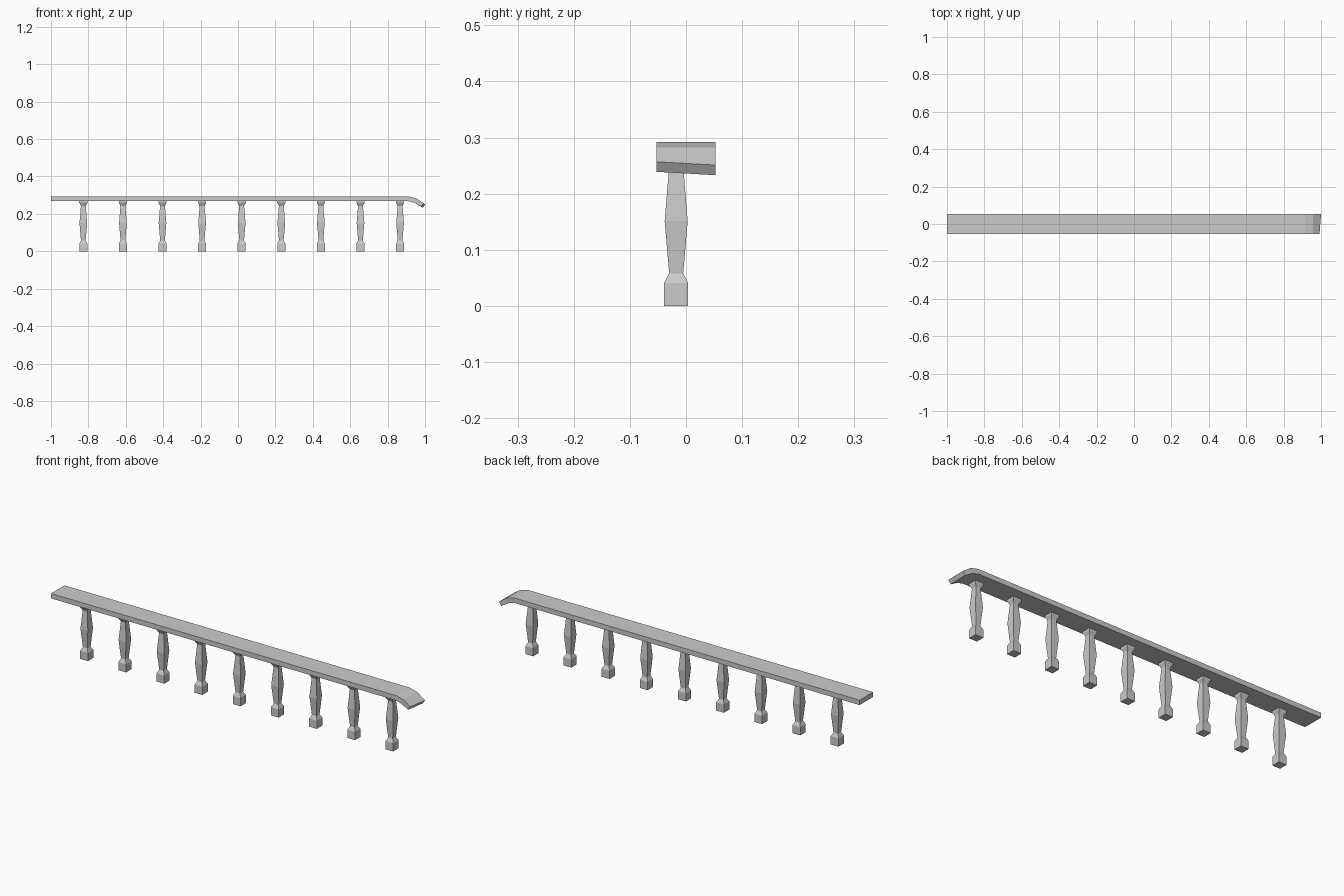
import bpy

if "Cube" in bpy.data.objects:
    bpy.data.objects.remove(bpy.data.objects["Cube"])


def make_object(name, verts, faces):
    mesh = bpy.data.meshes.new(name)
    mesh.from_pydata(verts, [], faces)
    mesh.update()
    obj = bpy.data.objects.new(name, mesh)
    bpy.context.collection.objects.link(obj)
    return obj


def loft(name, rings):
    """Skin a stack of four-cornered rings and cap both ends."""
    verts = [v for ring in rings for v in ring]
    faces = [(3, 2, 1, 0)]
    for r in range(len(rings) - 1):
        a = r * 4
        for i in range(4):
            j = (i + 1) % 4
            faces.append((a + i, a + j, a + 4 + j, a + 4 + i))
    n = len(verts)
    faces.append((n - 4, n - 3, n - 2, n - 1))
    return make_object(name, verts, faces)


# Handrail: flat board whose right end curls downward with a slight skew
# each station: top x, top z, bottom x, bottom z, end skew in x and z
stations = [
    (-1.0, 0.2925, -1.0, 0.268, 0, 0),
    (0.914, 0.2925, 0.909, 0.268, 0, 0),
    (0.956, 0.282, 0.943, 0.260, 0, 0),
    (0.996, 0.254, 0.984, 0.236, 0.004, -0.003),
]
W = 0.053
rail_rings = []
for tx, tz, bx, bz, sx, sz in stations:
    rail_rings.append([
        (bx - sx, -W, bz - sz), (bx + sx, W, bz + sz),
        (tx + sx, W, tz + sz), (tx - sx, -W, tz - sz)])
loft("handrail", rail_rings)

# Balusters: square turned posts, profile as (half width, height)
profile = [(0.0215, 0.0), (0.0215, 0.041), (0.0125, 0.058), (0.0205, 0.151),
           (0.0130, 0.243), (0.0220, 0.260), (0.0220, 0.269)]
corners = [(-1, -1), (1, -1), (1, 1), (-1, 1)]
post_rings = [[(cx * h, cy * h, z) for cx, cy in corners] for h, z in profile]
for k in range(9):
    post = loft(f"baluster_{k + 1}", post_rings)
    post.location = (-0.827 + k * 0.2117, -0.0175, 0)
